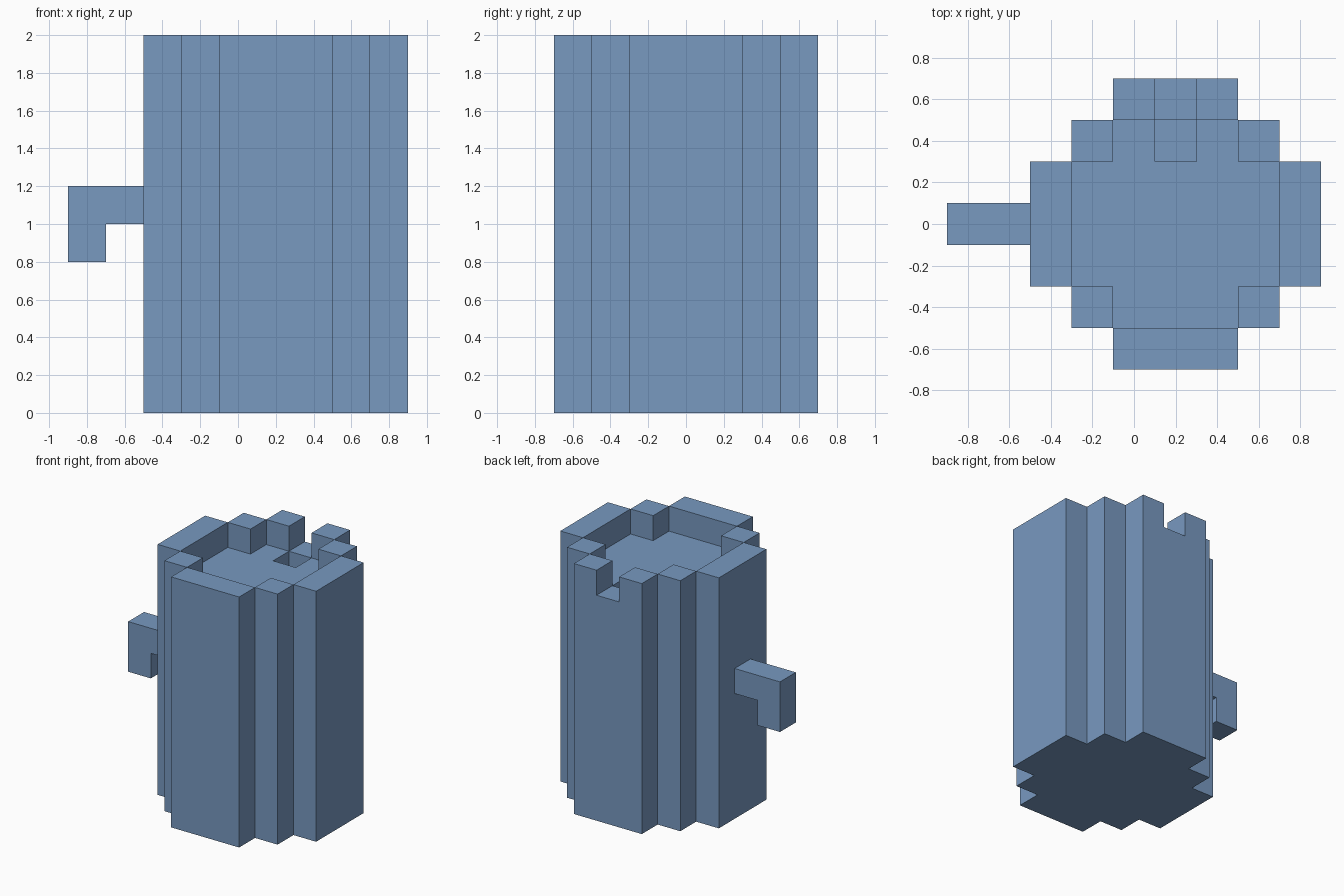
import bpy
import bmesh
import math

cube = bpy.data.objects.get("Cube")
if cube:
    bpy.data.objects.remove(cube, do_unlink=True)

UNIT = 0.2          # every step in the design is a multiple of this
CENTRE_X = 0.2      # middle of the mug body

blue = bpy.data.materials.new("soft blue")
blue.use_nodes = True
colour = (0.188, 0.319, 0.527, 1.0)
blue.diffuse_color = colour
blue.node_tree.nodes["Principled BSDF"].inputs["Base Color"].default_value = colour


def add_object(name, bm):
    mesh = bpy.data.meshes.new(name)
    bm.to_mesh(mesh)
    bm.free()
    mesh.materials.append(blue)
    obj = bpy.data.objects.new(name, mesh)
    bpy.context.collection.objects.link(obj)
    return obj


def column_height(i, j):
    """Height in units of the column at cell (i, j), counted from the axis."""
    a, b = abs(i), abs(j)
    if max(a, b) > 3 or a + b > 4:
        return 0                        # outside the stepped outline
    if (i, j) == (0, 3):
        return 9                        # pouring notch in the back rim
    if (i, j) == (0, 2):
        return 8                        # dip in the floor behind the notch
    if max(a, b) == 3 or a + b == 4:
        return 10                       # rim
    return 9                            # recessed floor


# Body: stepped columns, keeping only the outer skin
bm = bmesh.new()


def quad(corners):
    bm.faces.new([bm.verts.new((CENTRE_X + x * UNIT, y * UNIT, z * UNIT))
                  for x, y, z in corners])


for i in range(-3, 4):
    for j in range(-3, 4):
        h = column_height(i, j)
        if not h:
            continue
        ring = [(i + sx / 2, j + sy / 2)
                for sx, sy in ((-1, -1), (1, -1), (1, 1), (-1, 1))]
        quad([(x, y, h) for x, y in ring])
        quad([(x, y, 0) for x, y in reversed(ring)])
        for n, (di, dj) in enumerate(((0, -1), (1, 0), (0, 1), (-1, 0))):
            (ax, ay), (bx, by) = ring[n], ring[(n + 1) % 4]
            for k in range(column_height(i + di, j + dj), h):
                quad([(ax, ay, k), (bx, by, k), (bx, by, k + 1), (ax, ay, k + 1)])

# Merge the flat panels into large clean faces
bmesh.ops.remove_doubles(bm, verts=bm.verts[:], dist=0.001)
bmesh.ops.dissolve_limit(bm, angle_limit=math.radians(1),
                         verts=bm.verts[:], edges=bm.edges[:])
add_object("mug_body", bm)

# Handle: hooked profile extruded across its width
profile = [(-0.5, 1.0), (-0.5, 1.2), (-0.9, 1.2),
           (-0.9, 0.8), (-0.7, 0.8), (-0.7, 1.0)]
bm = bmesh.new()
side = bm.faces.new([bm.verts.new((x, -0.1, z)) for x, z in profile])
result = bmesh.ops.extrude_face_region(bm, geom=[side])
moved = [v for v in result["geom"] if isinstance(v, bmesh.types.BMVert)]
bmesh.ops.translate(bm, verts=moved, vec=(0, 0.2, 0))
bmesh.ops.recalc_face_normals(bm, faces=bm.faces[:])
# Open the end that meets the body
joint = [f for f in bm.faces if all(abs(v.co.x + 0.5) < 0.001 for v in f.verts)]
bmesh.ops.delete(bm, geom=joint, context='FACES_ONLY')
add_object("handle", bm)
